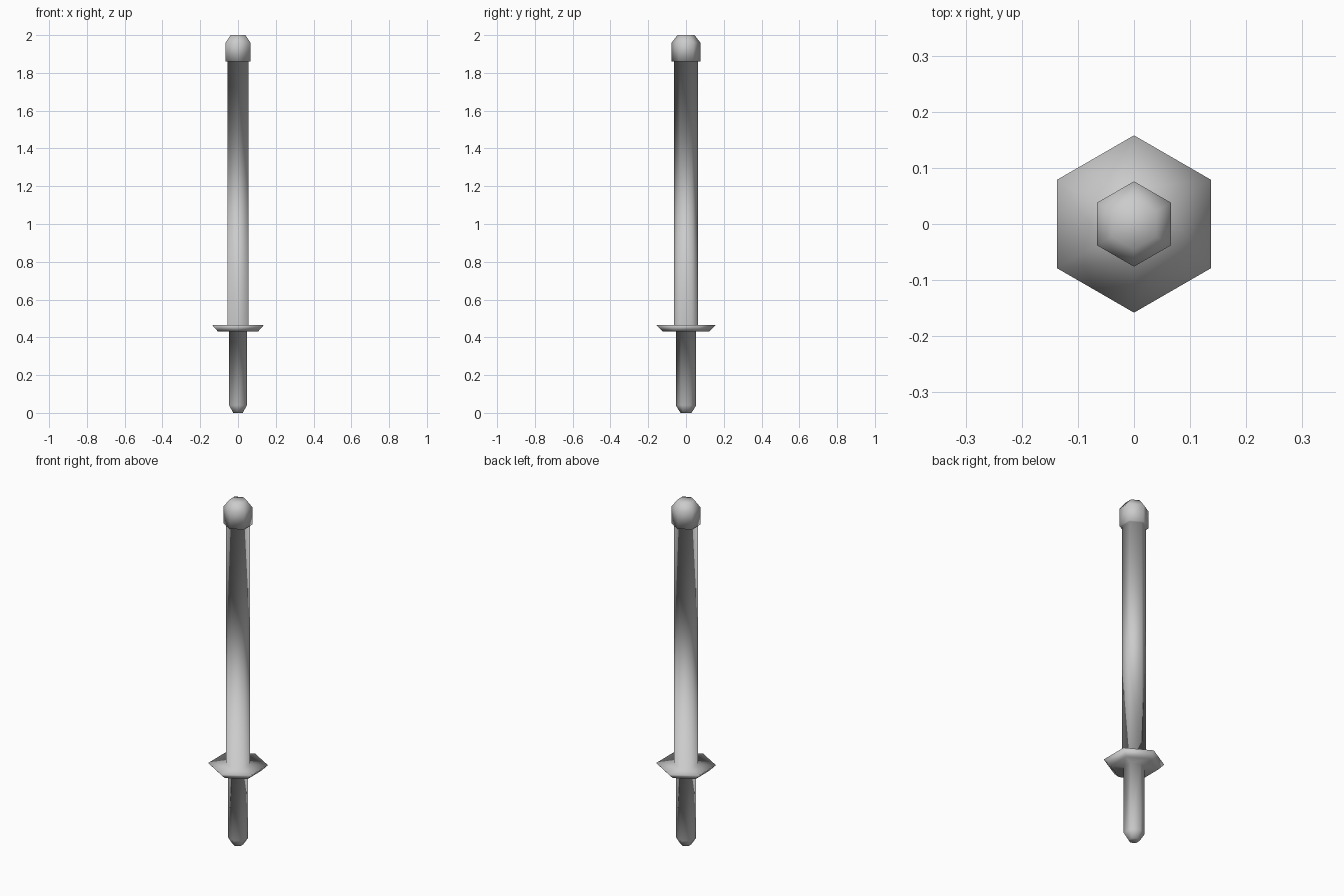
import bpy
import bmesh
from math import cos, sin, pi

cube = bpy.data.objects.get("Cube")
if cube:
    bpy.data.objects.remove(cube)

SIDES = 6

steel = bpy.data.materials.new("light_grey")
steel.use_nodes = True
grey = (0.6, 0.6, 0.6, 1)
steel.diffuse_color = grey
steel.node_tree.nodes["Principled BSDF"].inputs["Base Color"].default_value = grey


def lathe(name, profile, material):
    """Turn a (radius, height) profile into a closed, smooth six-sided solid."""
    bm = bmesh.new()
    rings = []
    for radius, z in profile:
        angles = [pi / 2 + 2 * pi * i / SIDES for i in range(SIDES)]
        rings.append([bm.verts.new((radius * cos(a), radius * sin(a), z)) for a in angles])
    for low, high in zip(rings, rings[1:]):
        for i in range(SIDES):
            j = (i + 1) % SIDES
            bm.faces.new((low[i], low[j], high[j], high[i]))
    bm.faces.new(rings[0][::-1])
    bm.faces.new(rings[-1])
    for face in bm.faces:
        face.smooth = True
    mesh = bpy.data.meshes.new(name)
    bm.to_mesh(mesh)
    bm.free()
    mesh.materials.append(material)
    obj = bpy.data.objects.new(name, mesh)
    bpy.context.collection.objects.link(obj)
    return obj


# Profile sections, bottom to top; one skin so shading flows across the joints
handle = [(0.029, 0), (0.054, 0.04), (0.054, 0.43)]
guard = [(0.122, 0.43), (0.158, 0.465)]
shaft = [(0.063, 0.465), (0.063, 1.86)]
end_cap = [(0.076, 1.86), (0.076, 1.96), (0.045, 2.0)]

lathe("sheathed_sword", handle + guard + shaft + end_cap, steel)
